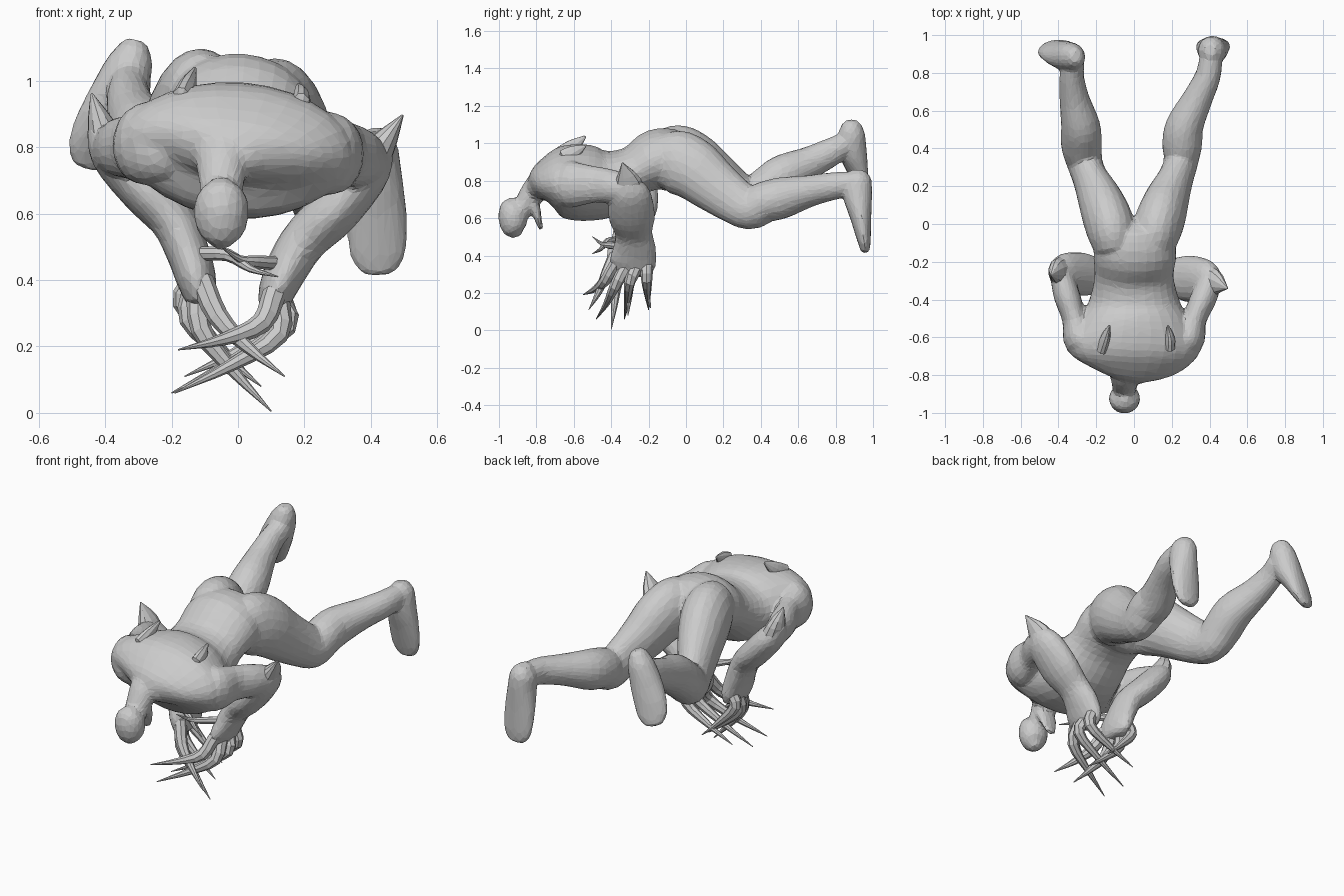
import bpy, bmesh, math
from mathutils import Vector


def spline(keys, steps):
    """Catmull-Rom interpolation of (x, y, z, side radius, other radius) keys."""
    k = [Vector(p) for p in keys]
    k = [k[0] * 2 - k[1]] + k + [k[-1] * 2 - k[-2]]
    out = []
    for i in range(1, len(k) - 2):
        a, b, c, d = k[i - 1:i + 3]
        for j in range(steps):
            t = j / steps
            out.append(0.5 * (b * 2 + (c - a) * t + (a * 2 - b * 5 + c * 4 - d) * t * t
                              + (b * 3 - a - c * 3 + d) * t ** 3))
    return out + [k[-2]]


def tube(bm, keys, side=(1, 0, 0), sides=20, steps=4):
    """Closed tube of elliptical rings with slightly domed ends."""
    pts = spline(keys, steps)
    rings = []
    n = len(pts)
    for i, p in enumerate(pts):
        t = Vector(pts[min(i + 1, n - 1)][:3]) - Vector(pts[max(i - 1, 0)][:3])
        t.normalize()
        s = Vector(side)
        s = (s - t * s.dot(t)).normalized()
        u = t.cross(s)
        c, ra, rb = Vector(p[:3]), max(p[3], .002), max(p[4], .002)
        dome = t * min(ra, rb) * .4
        if i == 0:
            rings.append((c - dome, s, u, ra * .6, rb * .6))
        rings.append((c, s, u, ra, rb))
        if i == n - 1:
            rings.append((c + dome, s, u, ra * .6, rb * .6))
    loops = [[bm.verts.new(c + s * ra * math.cos(a) + u * rb * math.sin(a))
              for a in (2 * math.pi * j / sides for j in range(sides))]
             for c, s, u, ra, rb in rings]
    for a, b in zip(loops, loops[1:]):
        for j in range(sides):
            bm.faces.new((a[j], a[(j + 1) % sides], b[(j + 1) % sides], b[j]))
    bm.faces.new(loops[0])
    bm.faces.new(loops[-1])


def finish(bm, name):
    bmesh.ops.recalc_face_normals(bm, faces=bm.faces)
    me = bpy.data.meshes.new(name)
    bm.to_mesh(me)
    bm.free()
    ob = bpy.data.objects.new(name, me)
    bpy.context.collection.objects.link(ob)
    return ob


body = bmesh.new()

# torso, tilted slightly to one side
tube(body, [(-.02, -.81, .76, .10, .065), (-.01, -.75, .79, .27, .12), (-.005, -.67, .80, .35, .185),
            (0, -.56, .79, .32, .205), (0, -.42, .79, .245, .185), (0, -.28, .85, .21, .135),
            (.005, -.16, .91, .22, .165), (.005, -.06, .91, .20, .165)], side=(1, 0, -.08), sides=28)

# neck, skull, jaw
tube(body, [(-.03, -.72, .81, .14, .10), (-.045, -.80, .755, .085, .075), (-.05, -.85, .69, .068, .06),
            (-.05, -.89, .63, .06, .055)])
tube(body, [(-.05, -.915, .685, .045, .045), (-.05, -.925, .655, .074, .07), (-.05, -.925, .60, .083, .078),
            (-.05, -.92, .545, .07, .066), (-.05, -.91, .515, .04, .04)])
tube(body, [(-.05, -.84, .69, .065, .05), (-.05, -.805, .64, .06, .03), (-.05, -.79, .59, .05, .018),
            (-.05, -.775, .545, .03, .014)])

# legs: hip, thigh, knee, calf, ankle
tube(body, [(.10, -.14, .91, .11, .14), (.115, -.05, .90, .13, .17), (.145, .04, .86, .13, .165),
            (.18, .14, .78, .115, .145), (.225, .25, .70, .092, .125), (.25, .34, .65, .093, .112),
            (.255, .42, .685, .106, .11), (.268, .52, .71, .10, .11), (.335, .66, .745, .08, .085),
            (.39, .78, .77, .068, .075), (.41, .89, .785, .06, .065)])
tube(body, [(-.10, -.14, .94, .11, .14), (-.115, -.05, .93, .13, .17), (-.145, .04, .89, .13, .165),
            (-.185, .14, .82, .115, .145), (-.235, .25, .74, .092, .125), (-.265, .34, .70, .097, .112),
            (-.278, .42, .755, .108, .11), (-.283, .52, .83, .104, .11), (-.315, .66, .895, .08, .088),
            (-.33, .78, .955, .065, .075), (-.32, .86, 1.0, .06, .065)])

# feet: heel to toe
tube(body, [(.405, .92, .835, .05, .06), (.41, .918, .80, .07, .075), (.415, .918, .72, .078, .078),
            (.418, .935, .60, .09, .056), (.42, .952, .48, .085, .036), (.422, .958, .425, .055, .024)])
tube(body, [(-.31, .885, 1.105, .045, .05), (-.325, .885, 1.05, .07, .072), (-.36, .89, .96, .085, .075),
            (-.405, .912, .87, .09, .055), (-.437, .932, .79, .082, .036), (-.455, .943, .745, .052, .024)],
     side=(1, .2, .3))

# upper arms
tube(body, [(.20, -.64, .79, .10, .13), (.28, -.61, .78, .095, .125), (.32, -.50, .78, .066, .10),
            (.365, -.40, .77, .07, .09), (.40, -.31, .755, .065, .075)])
tube(body, [(-.20, -.64, .82, .10, .13), (-.28, -.61, .81, .095, .125), (-.315, -.50, .80, .066, .10),
            (-.355, -.38, .80, .07, .09), (-.385, -.27, .79, .06, .075)])

# forearms and palms
tube(body, [(.43, -.31, .80, .06, .045), (.385, -.30, .73, .11, .075), (.29, -.29, .61, .125, .078),
            (.20, -.28, .52, .10, .07), (.15, -.275, .44, .115, .065), (.115, -.285, .36, .125, .055),
            (.105, -.295, .31, .10, .04)], side=(0, 1, 0))
tube(body, [(-.42, -.25, .86, .05, .04), (-.375, -.255, .78, .10, .07), (-.28, -.265, .67, .115, .075),
            (-.195, -.28, .58, .10, .07), (-.15, -.29, .48, .11, .065), (-.125, -.30, .40, .125, .06),
            (-.115, -.30, .34, .11, .045)], side=(0, 1, 0))

body_ob = finish(body, "body")
remesh = body_ob.modifiers.new("fuse", 'REMESH')
remesh.mode = 'VOXEL'
remesh.voxel_size = .011
smooth = body_ob.modifiers.new("soften", 'SMOOTH')
smooth.factor = .5
smooth.iterations = 5
facets = body_ob.modifiers.new("facets", 'DECIMATE')
facets.ratio = .08

# elbow spikes and shoulder-blade fins
spikes = {
    "right_elbow_spike": [(.37, -.30, .71, .08, .06), (.43, -.31, .80, .07, .045), (.495, -.34, .895, .004, .004)],
    "left_elbow_spike": [(-.37, -.25, .76, .08, .06), (-.41, -.25, .86, .065, .045), (-.44, -.27, .96, .004, .004)],
    "right_back_fin": [(.19, -.65, .92, .03, .05), (.19, -.60, .95, .025, .04), (.18, -.54, .985, .006, .008)],
    "left_back_fin": [(-.17, -.66, .94, .03, .05), (-.15, -.60, .985, .025, .04), (-.13, -.54, 1.035, .006, .008)],
}
for name, keys in spikes.items():
    bm = bmesh.new()
    tube(bm, keys, side=(0, 1, 0) if "elbow" in name else (1, 0, 0), sides=10, steps=3)
    finish(bm, name)

# clawed fingers: base, bent knuckle, tip (the fifth is the thumb)
hands = {
    "right": [((.11, -.37, .36), (.07, -.43, .27), (-.18, -.55, .19)),
              ((.12, -.32, .34), (.12, -.38, .235), (-.19, -.48, .06)),
              ((.12, -.26, .34), (.145, -.30, .26), (-.20, -.33, .06)),
              ((.12, -.21, .36), (.14, -.21, .27), (-.16, -.20, .11)),
              ((.12, -.34, .45), (.05, -.41, .455), (-.05, -.50, .50))],
    "left": [((-.11, -.38, .40), (-.06, -.43, .29), (.14, -.52, .11)),
             ((-.12, -.33, .38), (-.11, -.37, .25), (.10, -.40, .005)),
             ((-.13, -.28, .38), (-.145, -.30, .28), (.07, -.31, .08)),
             ((-.13, -.23, .40), (-.165, -.22, .33), (.03, -.19, .12)),
             ((-.12, -.36, .48), (-.03, -.42, .475), (.12, -.50, .41))],
}
for hand, fingers in hands.items():
    for i, (a, b, c) in enumerate(fingers):
        a, b, c = Vector(a), Vector(b), Vector(c)
        m = b.lerp(c, .45) + Vector((0, 0, -.012))
        f = .6 if i == 4 else 1
        bm = bmesh.new()
        tube(bm, [(*a, .036 * f, .036 * f), (*b, .030 * f, .032 * f),
                  (*m, .017 * f, .019 * f), (*c, .002, .002)], side=(0, 1, 0), sides=8, steps=3)
        finish(bm, f"{hand}_{'thumb' if i == 4 else f'finger_{i + 1}'}")
